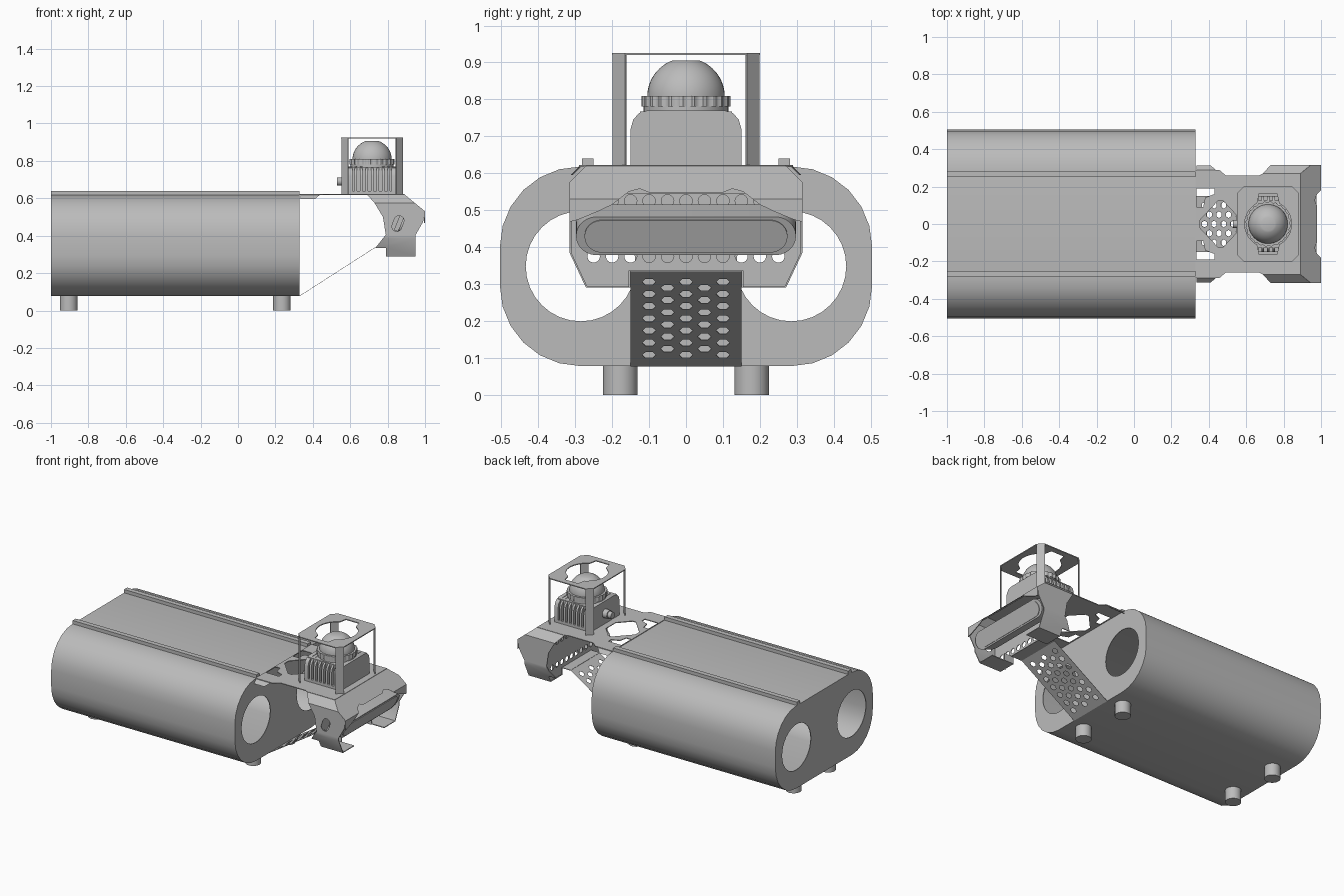
import bpy, bmesh, math
from mathutils import Matrix, Vector

if "Cube" in bpy.data.objects:
    bpy.data.objects.remove(bpy.data.objects["Cube"])

grey = bpy.data.materials.new("plain grey")
grey.use_nodes = True
colour = (0.5, 0.5, 0.5, 1)
grey.diffuse_color = colour
grey.node_tree.nodes["Principled BSDF"].inputs["Base Color"].default_value = colour

X, Y, Z = Vector((1, 0, 0)), Vector((0, 1, 0)), Vector((0, 0, 1))


def frame(origin, u, v):
    m = Matrix((u, v, u.cross(v))).transposed().to_4x4()
    m.translation = origin
    return m


TOP = lambda z: frame((0, 0, z), X, Y)      # outline in x, y
END = lambda x: frame((x, 0, 0), Y, Z)      # outline in y, z
SIDE = lambda y: frame((0, y, 0), X, Z)     # outline in x, z


def finish(name, bm):
    bmesh.ops.remove_doubles(bm, verts=bm.verts, dist=1e-5)
    bmesh.ops.recalc_face_normals(bm, faces=bm.faces)
    me = bpy.data.meshes.new(name)
    bm.to_mesh(me)
    bm.free()
    me.materials.append(grey)
    ob = bpy.data.objects.new(name, me)
    bpy.context.collection.objects.link(ob)
    bpy.ops.object.select_all(action="DESELECT")
    ob.select_set(True)
    bpy.context.view_layer.objects.active = ob
    bpy.ops.object.shade_smooth_by_angle(angle=math.radians(30))
    return ob


def plate(name, loops, thick, matrix, folds=(), bend=None):
    """Filled outline (later loops are holes), extruded, placed and optionally folded at heights."""
    cu = bpy.data.curves.new(name, "CURVE")
    cu.dimensions, cu.fill_mode, cu.extrude = "2D", "BOTH", thick / 2
    for loop in loops:
        sp = cu.splines.new("POLY")
        sp.points.add(len(loop) - 1)
        for p, (a, b) in zip(sp.points, loop):
            p.co = (a, b, 0, 1)
        sp.use_cyclic_u = True
    tmp = bpy.data.objects.new("outline", cu)
    bpy.context.collection.objects.link(tmp)
    me = bpy.data.meshes.new_from_object(tmp.evaluated_get(bpy.context.evaluated_depsgraph_get()))
    bm = bmesh.new()
    bm.from_mesh(me)
    bpy.data.objects.remove(tmp)
    bpy.data.curves.remove(cu)
    bpy.data.meshes.remove(me)
    bm.transform(matrix)
    bmesh.ops.remove_doubles(bm, verts=bm.verts, dist=1e-5)
    for h in folds:
        bmesh.ops.bisect_plane(bm, geom=bm.verts[:] + bm.edges[:] + bm.faces[:],
                               plane_co=(0, 0, h), plane_no=Z)
    if bend:
        for v in bm.verts:
            v.co += bend(v.co)
    return finish(name, bm)


def circle(cx, cy, r, n=32):
    return [(cx + r * math.cos(math.tau * i / n), cy + r * math.sin(math.tau * i / n))
            for i in range(n)]


def rect(a0, a1, b0, b1):
    return [(a0, b0), (a1, b0), (a1, b1), (a0, b1)]


def mirrored(half):
    """Close a half outline by reflecting its first coordinate."""
    return half + [(-a, b) for a, b in reversed(half)]


def rounded(half_w, half_h, r, cy=0.0, n=6):
    """Rounded rectangle; a radius of half_h gives a stadium."""
    pts = []
    for k, flip in ((-1, -half_h + r), (0, half_h - r)):
        for i in range(n + 1):
            a = math.pi / 2 * (k + i / n)
            pts.append((half_w - r + r * math.cos(a), cy + flip + r * math.sin(a)))
    return mirrored(pts)


def lathe(name, profile, cx, n=40):
    bm = bmesh.new()
    vs = [bm.verts.new((cx + r, 0, z)) for r, z in profile]
    es = [bm.edges.new(p) for p in zip(vs, vs[1:])]
    bmesh.ops.spin(bm, geom=vs + es, cent=(cx, 0, 0), axis=Z, angle=math.tau, steps=n)
    return finish(name, bm)


# Long hollow body, end caps with two round openings, rails and feet
outer = rounded(0.504, 0.27, 0.217, 0.348)
plate("body_shell", [outer, rounded(0.5, 0.266, 0.213, 0.348)], 1.33, END(-0.335))
for x, end in ((-0.998, "rear"), (0.328, "front")):
    plate(end + "_cap", [outer, circle(-0.285, 0.348, 0.149), circle(0.285, 0.348, 0.149)],
          0.004, END(x))
for s, side in ((1, "left"), (-1, "right")):
    plate(side + "_rail", [rect(s * 0.25, s * 0.282, 0.615, 0.64)], 1.33, END(-0.335))
    for x, end in ((-0.905, "rear"), (0.235, "front")):
        plate(f"{end}_{side}_foot", [circle(x, s * 0.178, 0.047, 24)], 0.08, TOP(0.04))

# Deck sheet with a diamond opening and corner openings
half = [(0.33, 0.29), (0.455, 0.29), (0.49, 0.26), (0.67, 0.26), (0.69, 0.27), (0.89, 0.27)]
deck = half + [(a, -b) for a, b in reversed(half)]
corner = [(0.335, 0.09), (0.37, 0.09), (0.38, 0.14), (0.43, 0.16), (0.43, 0.19), (0.335, 0.19)]
diamond = [(0.352, 0.02), (0.45, 0.125), (0.475, 0.125), (0.545, 0.05)]
diamond += [(a, -b) for a, b in reversed(diamond)]
plate("deck", [deck, diamond, corner, [(a, -b) for a, b in corner]], 0.005, TOP(0.6195))

# Perforated ramp below the deck, in coordinates across and along its slope
slope = Vector((0.4, 0, 0.257))
length = slope.length
slope.normalize()
loops = [rect(-0.15, 0.15, 0, length)]
for col in range(-2, 3):
    for row in range(7 - col % 2):
        loops.append(circle(col * 0.05, 0.056 + (row + 0.5 * (col % 2)) * 0.061, 0.0185, 6))
plate("ramp", loops, 0.002, frame((0.33, 0, 0.078), Y, slope))
plate("ramp_lip", [rect(0.73, 0.81, -0.15, 0.15)], 0.004, TOP(0.335))


# Folded cheek sheets, tabs and bottom flanges
def fold_in(z):
    return max(0, z - 0.575) + max(0, 0.385 - z) * 0.47


cheek = [(0.69, 0.62), (0.89, 0.62), (0.998, 0.53), (0.99, 0.475), (0.95, 0.405), (0.95, 0.29),
         (0.79, 0.29), (0.79, 0.335), (0.735, 0.335), (0.79, 0.405), (0.775, 0.5), (0.73, 0.575)]
tab = [(0.335, 0.62), (0.44, 0.62), (0.41, 0.595), (0.335, 0.595)]
tilt = Matrix.Rotation(math.radians(-20), 2)
slot = [tuple(tilt @ Vector((b, a)) + Vector((0.855, 0.465)))
        for a, b in rounded(0.043, 0.026, 0.026)]
for s, side in ((1, "left"), (-1, "right")):
    bend = lambda co, s=s: Vector((0, -s * fold_in(co.z), 0))
    plate(side + "_cheek", [cheek] if s > 0 else [cheek, slot], 0.005, SIDE(s * 0.313),
          (0.575, 0.385), bend)
    plate(side + "_tab", [tab], 0.005, SIDE(s * 0.33), (), bend)
    plate(side + "_bottom_flange", [rect(0.79, 0.95, s * 0.155, s * 0.268)], 0.005, TOP(0.2925))
    plate(side + "_flange_riser", [rect(0.79, 0.86, 0.29, 0.337)], 0.005, SIDE(s * 0.153))

# Visor sheet with a scalloped lower edge
visor = mirrored([(0.1, 0.548), (0.125, 0.558), (0.155, 0.55), (0.2, 0.515), (0.235, 0.498),
                  (0.29, 0.475), (0.315, 0.468), (0.315, 0.575), (0.27, 0.62)])
plate("visor", [visor], 0.005, END(0.888), (0.53,),
      lambda co: Vector((min(0.62 - co.z, 0.09) * 1.22, 0, 0)))

# Vented panel behind the camera, joining both cheeks
panel = mirrored([(0.152, 0.337), (0.155, 0.29), (0.268, 0.29), (0.311, 0.385), (0.311, 0.5),
                  (0.28, 0.545)])
plate("vent_panel", [panel] + [circle(i * 0.05, z, 0.017, 16) for i in range(-5, 6)
                               for z in (0.375, 0.525)], 0.004, END(0.795))

# Tilted camera bar with rear fins
ang = math.radians(22)
up = Vector((math.sin(ang), 0, math.cos(ang)))
out = Vector((math.cos(ang), 0, -math.sin(ang)))
face = Vector((0.955, 0, 0.43))
plate("camera_bar", [rounded(0.298, 0.056, 0.056)], 0.09, frame(face - out * 0.045, Y, up))
plate("camera_window", [rounded(0.275, 0.047, 0.047)], 0.008, frame(face, Y, up))
for i in range(-10, 11):
    plate("camera_fin", [rect(i * 0.025 - 0.005, i * 0.025 + 0.005, -0.045, 0.045)], 0.025,
          frame(face - out * 0.1, Y, up))

# Dome scanner: core, ribbed housing, knurled collar, dome and plug
CX = 0.717
plate("scanner_base", [rect(0.587, 0.847, -0.15, 0.15)], 0.018, TOP(0.631))
plate("scanner_core", [rect(0.59, 0.844, -0.125, 0.125)], 0.135, TOP(0.7))
rib = mirrored([(0.15, 0.625), (0.15, 0.72), (0.143, 0.745), (0.128, 0.762), (0.105, 0.77)])
for i in range(9):
    plate("scanner_rib", [rib], 0.026 if i in (0, 8) else 0.013, END(0.6 + i * 0.0293))
teeth = [(CX + r * math.cos(a), r * math.sin(a)) for i in range(96)
         for r, a in [(0.121 if i // 2 % 2 else 0.116, math.tau * i / 96)]]
plate("scanner_collar", [teeth], 0.028, TOP(0.795))
lathe("scanner_neck", [(0, 0.765), (0.115, 0.765), (0.115, 0.785), (0.0, 0.785)], CX)
arc = [(0.105 * math.cos(a), 0.807 + 0.105 * math.sin(a))
       for a in [math.radians(70) * i / 12 for i in range(13)]]
lathe("scanner_dome", [(0.105, 0.8)] + arc + [(0, arc[-1][1])], CX)
plate("plug", [circle(0, 0.69, 0.028, 20)], 0.04, END(0.575))
plate("plug_cap", [circle(0, 0.69, 0.022, 20)], 0.03, END(0.545))

# Guard cage: chamfered top ring on four diagonal legs
A, B, C = 0.165, 0.2, 0.035
ring = [(CX + a, b) for a, b in [(A - C, -B), (A, -B + C), (A, B - C), (A - C, B)]]
ring += [(2 * CX - a, b) for a, b in reversed(ring)]
opening = [(CX + a, math.copysign(0.162, b) if abs(a) < 0.058 else b)
           for a, b in circle(0, 0, 0.125, 64)]
plate("cage_top", [ring, opening], 0.006, TOP(0.923))
for sx in (1, -1):
    for sy in (1, -1):
        across = Vector((sx, -sy, 0)).normalized()
        mid = Vector((CX + sx * (A - C / 2 - 0.002), sy * (B - C / 2 - 0.002), 0))
        plate("cage_leg", [rect(-0.0245, 0.0245, 0.62, 0.925)], 0.005, frame(mid, across, Z))
